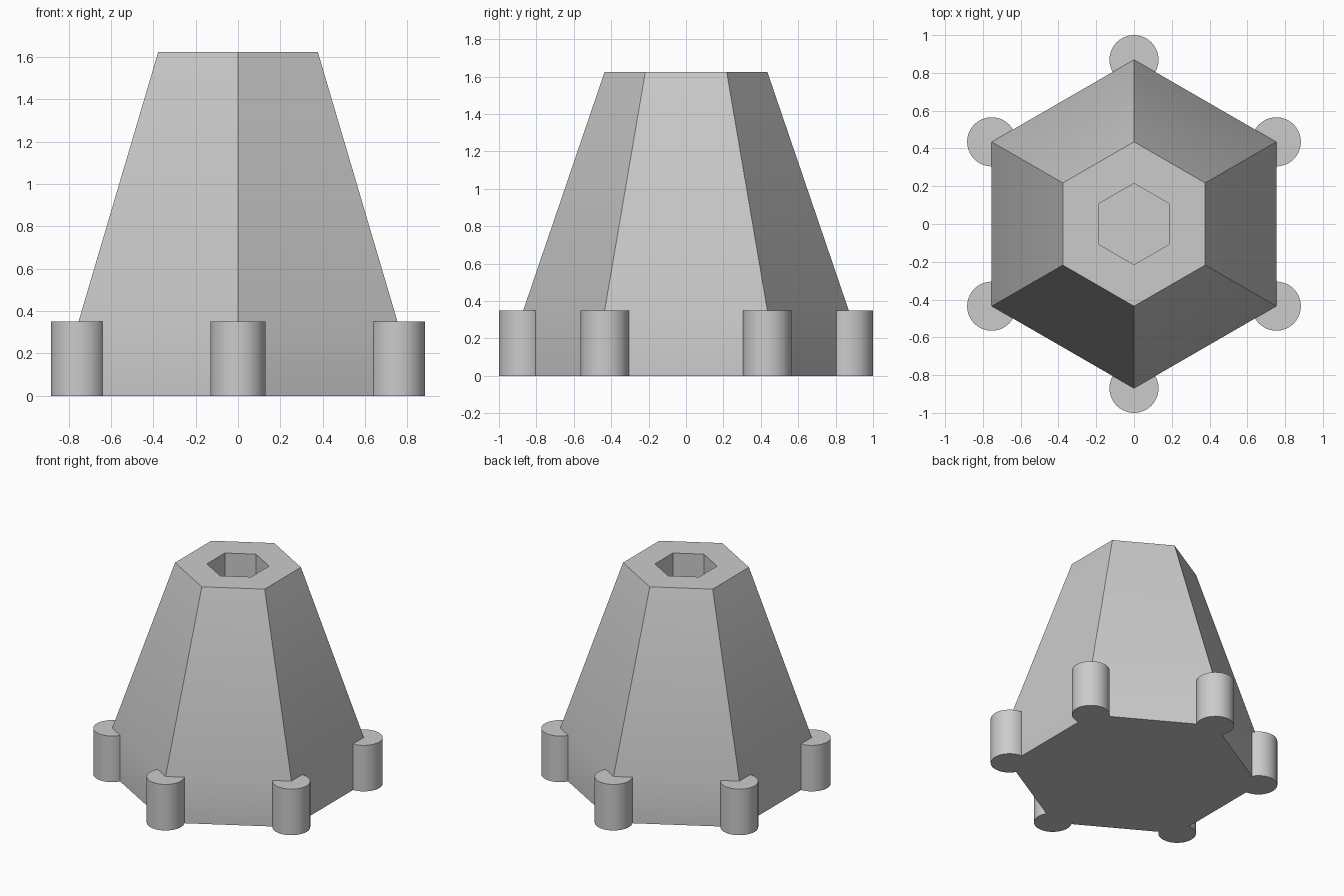
import bpy
import bmesh
from math import cos, sin, pi, radians

SIDES = 6
BASE_R, TOP_R, HOLE_R = 0.87, 0.435, 0.215
BASE_H, TOP_H, HOLE_FLOOR = 0.35, 1.625, 1.1
POST_R = 0.13

cube = bpy.data.objects.get("Cube")
if cube:
    bpy.data.objects.remove(cube, do_unlink=True)

grey = bpy.data.materials.new("plain_grey")
grey.use_nodes = True
colour = (0.6, 0.6, 0.6, 1)
grey.diffuse_color = colour
grey.node_tree.nodes["Principled BSDF"].inputs["Base Color"].default_value = colour


def turned_solid(name, profile, sides, centre=(0, 0)):
    """Closed solid from (radius, height) rings, first and last ring capped."""
    bm = bmesh.new()
    rings = []
    for r, z in profile:
        angles = [pi / 2 + 2 * pi * i / sides for i in range(sides)]
        rings.append([bm.verts.new((r * cos(a), r * sin(a), z)) for a in angles])
    for low, high in zip(rings, rings[1:]):
        for i in range(sides):
            j = (i + 1) % sides
            bm.faces.new((low[i], low[j], high[j], high[i]))
    bm.faces.new(rings[0][::-1])
    bm.faces.new(rings[-1])
    mesh = bpy.data.meshes.new(name)
    bm.to_mesh(mesh)
    bm.free()
    mesh.materials.append(grey)
    obj = bpy.data.objects.new(name, mesh)
    obj.location = (*centre, 0)
    bpy.context.collection.objects.link(obj)
    bpy.ops.object.select_all(action="DESELECT")
    obj.select_set(True)
    bpy.context.view_layer.objects.active = obj
    bpy.ops.object.shade_smooth_by_angle(angle=radians(30))
    return obj


# Tapered hexagonal body with a straight foot and a blind hexagonal socket
turned_solid("tapered_body", [(BASE_R, 0), (BASE_R, BASE_H), (TOP_R, TOP_H),
                              (HOLE_R, TOP_H), (HOLE_R, HOLE_FLOOR)], SIDES)

# Round post on each corner of the foot
for k in range(SIDES):
    a = pi / 2 + 2 * pi * k / SIDES
    turned_solid(f"corner_post_{k + 1}", [(POST_R, 0), (POST_R, BASE_H)], 48,
                 (BASE_R * cos(a), BASE_R * sin(a)))
